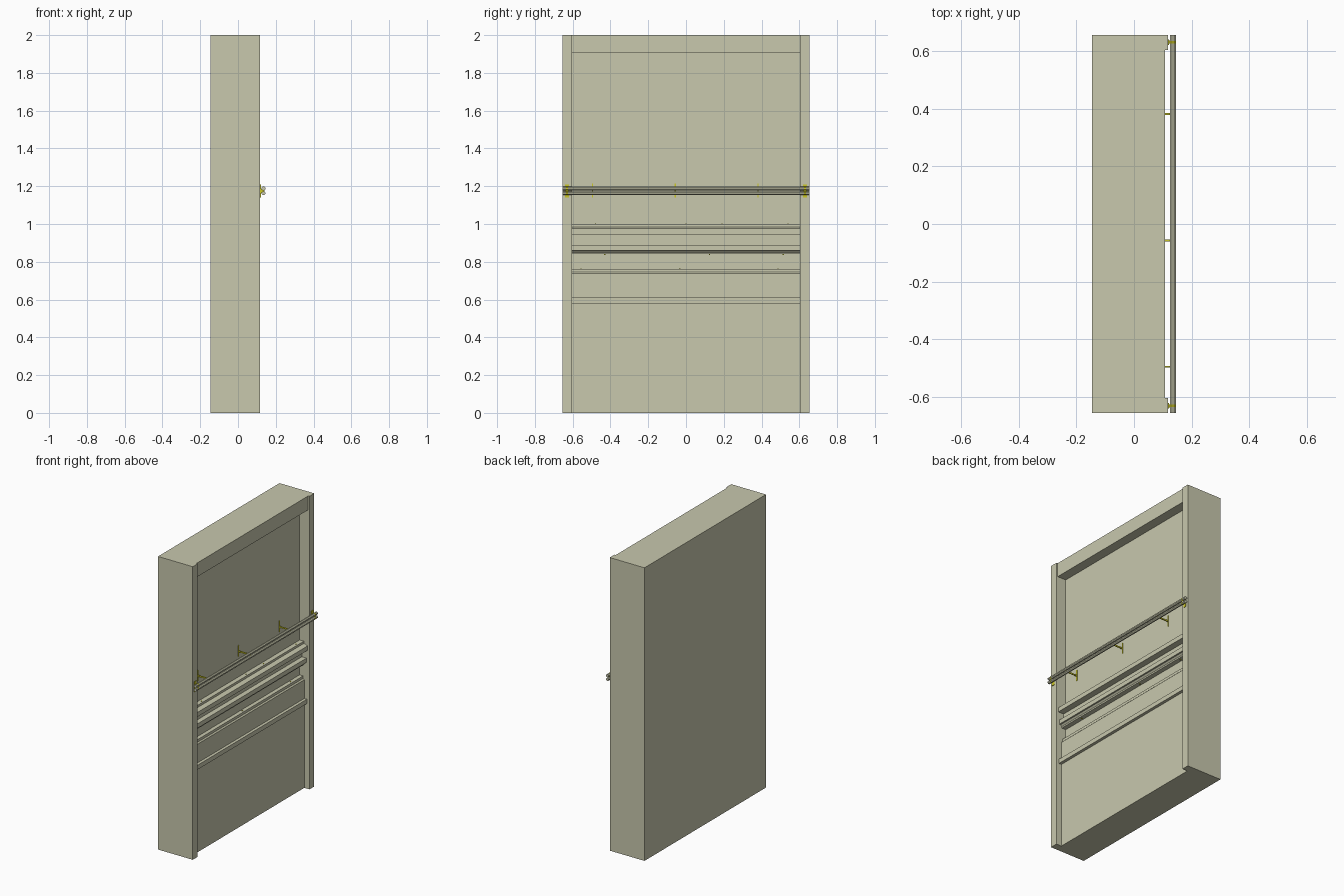
import bpy, bmesh, math
from mathutils import Matrix

if "Cube" in bpy.data.objects:
    bpy.data.objects.remove(bpy.data.objects["Cube"])


def material(name, color):
    m = bpy.data.materials.new(name)
    m.diffuse_color = (*color, 1)
    m.use_nodes = True
    m.node_tree.nodes["Principled BSDF"].inputs["Base Color"].default_value = m.diffuse_color
    return m


CREAM = material("cream_panel", (0.58, 0.58, 0.42))
BRASS = material("brass", (0.6, 0.57, 0.02))


def finish(name, bm, mat):
    bmesh.ops.recalc_face_normals(bm, faces=bm.faces)
    me = bpy.data.meshes.new(name)
    bm.to_mesh(me)
    bm.free()
    me.materials.append(mat)
    ob = bpy.data.objects.new(name, me)
    bpy.context.collection.objects.link(ob)
    return ob


def extrude_y(name, profile, y0, y1, mat):
    """Extrude an (x, z) profile along y."""
    bm = bmesh.new()
    face = bm.faces.new([bm.verts.new((x, y0, z)) for x, z in profile])
    ext = bmesh.ops.extrude_face_region(bm, geom=[face])
    verts = [v for v in ext["geom"] if isinstance(v, bmesh.types.BMVert)]
    bmesh.ops.translate(bm, verts=verts, vec=(0, y1 - y0, 0))
    return finish(name, bm, mat)


def box(name, x, y, z, mat):
    return extrude_y(name, [(x[0], z[0]), (x[1], z[0]), (x[1], z[1]), (x[0], z[1])],
                     y[0], y[1], mat)


def ngon(cx, cz, r, n=8):
    return [(cx + r * math.cos(math.tau * (i + .5) / n),
             cz + r * math.sin(math.tau * (i + .5) / n)) for i in range(n)]


BACK, WALL, LOW = -0.145, 0.043, 0.078

# Wall with header, ledges and wainscot as one moulded section
wall_profile = [
    (BACK, 0), (LOW, 0),
    (LOW, .58), (.098, .58), (.098, .61), (LOW, .61),       # lower strip
    (LOW, .737), (.07, .745), (.07, .762), (WALL, .762),    # wainscot cap
    (WALL, .84), (.075, .84), (.075, .85), (.085, .86),     # middle ledge
    (.095, .86), (.095, .89), (.06, .89),
    (.06, .945), (.103, .945), (.103, .975), (.085, .983),  # top ledge
    (.075, .985), (.075, 1.0), (WALL, 1.0),
    (WALL, 1.905), (.108, 1.905), (.108, 2), (BACK, 2),     # header
]
extrude_y("moulded_wall", wall_profile, -.603, .603, CREAM)

# Side pilasters
for side, y in (("left", (-.655, -.603)), ("right", (.603, .655))):
    box(side + "_pilaster", (BACK, .117), y, (0, 2), CREAM)

# Double handrail
RAIL_X, RAIL_Z = .135, (1.163, 1.188)
for label, z in zip(("lower", "upper"), RAIL_Z):
    extrude_y(label + "_handrail", ngon(RAIL_X, z, .0105), -.655, .655, CREAM)

# Brass wall brackets: a thin plate on the wall and an arm to the rails
for i, y in enumerate((-.495, -.057, .381)):
    box(f"bracket_plate_{i}", (WALL, WALL + .004), (y - .003, y + .003), (1.14, 1.215), BRASS)
    box(f"bracket_arm_{i}", (WALL, RAIL_X), (y - .003, y + .003), (1.171, 1.18), BRASS)

# Brass end brackets on the pilasters
for side, y in (("left", -.63), ("right", .63)):
    box(side + "_end_plate", (.117, .121), (y - .01, y + .01), (1.14, 1.21), BRASS)
    box(side + "_end_arm", (.117, .14), (y - .005, y + .005), (1.165, 1.186), BRASS)
    for label, z in zip(("lower", "upper"), RAIL_Z):
        extrude_y(f"{side}_{label}_end_collar", ngon(RAIL_X, z, .0108), y - .004, y + .004, BRASS)

# Small brass pins along the ledges
for row, (x, z, ys) in enumerate(((.06, 1.0, (-.48, 0, .19, .54)),
                                  (.06, .838, (-.43, .125, .515)),
                                  (.055, .762, (-.555, -.033, .488)))):
    for i, y in enumerate(ys):
        box(f"pin_{row}_{i}", (x - .003, x + .003), (y - .003, y + .003),
            (z - .003, z + .003), BRASS)
